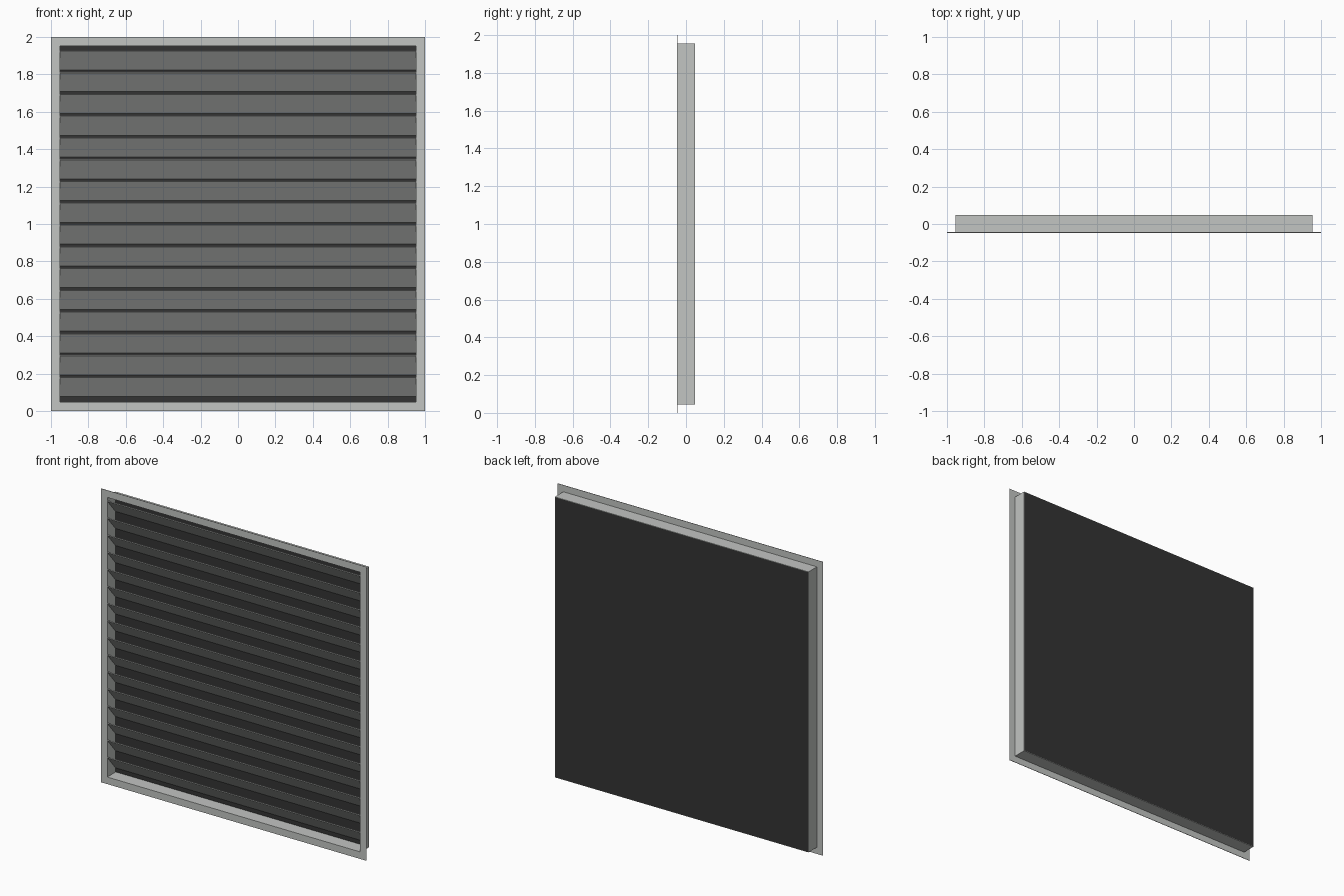
import bpy
import bmesh

old = bpy.data.objects.get("Cube")
if old:
    bpy.data.objects.remove(old, do_unlink=True)

MID = 1.0        # height of the centre
HALF = 0.955     # half width of the duct
DEPTH = 0.047    # half depth
SHEET = 0.003    # sheet metal thickness


def material(name, colour):
    mat = bpy.data.materials.new(name)
    mat.use_nodes = True
    mat.diffuse_color = colour
    mat.node_tree.nodes["Principled BSDF"].inputs["Base Color"].default_value = colour
    return mat


metal = material("light grey metal", (0.54, 0.555, 0.54, 1))
dark = material("dark backing", (0.033, 0.034, 0.033, 1))


def finish(bm, name, mat):
    bmesh.ops.recalc_face_normals(bm, faces=bm.faces)
    mesh = bpy.data.meshes.new(name)
    bm.to_mesh(mesh)
    bm.free()
    mesh.materials.append(mat)
    obj = bpy.data.objects.new(name, mesh)
    bpy.context.collection.objects.link(obj)
    return obj


def square_ring(name, outer, inner, y0, y1, mat):
    """Square frame around the y axis with mitred corners."""
    bm = bmesh.new()
    loops = []
    for r, y in ((outer, y0), (outer, y1), (inner, y1), (inner, y0)):
        loops.append([bm.verts.new((sx * r, y, MID + sz * r))
                      for sx, sz in ((-1, -1), (1, -1), (1, 1), (-1, 1))])
    for k in range(4):
        a, b = loops[k], loops[(k + 1) % 4]
        for i in range(4):
            j = (i + 1) % 4
            bm.faces.new((a[i], a[j], b[j], b[i]))
    return finish(bm, name, mat)


def prism(name, profile, half_width, mat):
    """Extrude a (y, z) profile along x."""
    bm = bmesh.new()
    face = bm.faces.new([bm.verts.new((-half_width, y, z)) for y, z in profile])
    new = bmesh.ops.extrude_face_region(bm, geom=[face])["geom"]
    verts = [v for v in new if isinstance(v, bmesh.types.BMVert)]
    bmesh.ops.translate(bm, verts=verts, vec=(2 * half_width, 0, 0))
    return finish(bm, name, mat)


# Front flange and the shallow duct behind it
square_ring("front_flange", 1.0, HALF - SHEET, -DEPTH, -DEPTH + SHEET, metal)
square_ring("duct_walls", HALF, HALF - SHEET, -DEPTH + SHEET, DEPTH, metal)

# Dark panel closing the back
inner = HALF - SHEET
prism("back_panel", [(DEPTH - SHEET, MID - inner), (DEPTH, MID - inner),
                     (DEPTH, MID + inner), (DEPTH - SHEET, MID + inner)], inner, dark)

# Slats: high at the front, sloping down to the back
COUNT = 16
PITCH = 0.1164
for i in range(COUNT):
    z = MID + 0.003 + (i - (COUNT - 1) / 2) * PITCH
    prism(f"slat_{i + 1}", [(-0.046, z + 0.049), (-0.042, z + 0.0525),
                            (0.045, z - 0.049), (0.041, z - 0.0525)], inner, metal)
